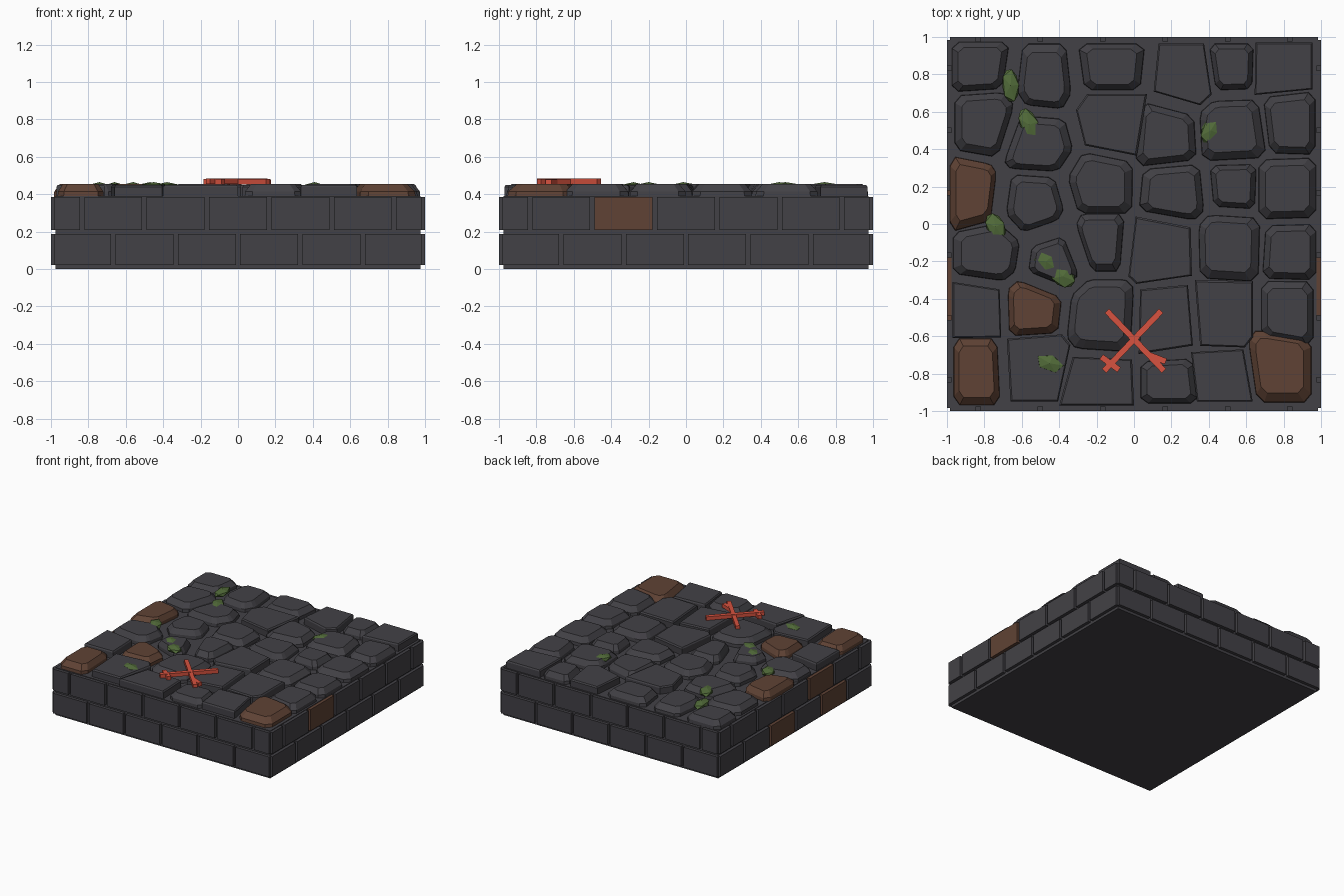
import bpy, bmesh, math
from mathutils import Vector, Matrix

if "Cube" in bpy.data.objects:
    bpy.data.objects.remove(bpy.data.objects["Cube"])


def material(name, rgb):
    m = bpy.data.materials.new(name)
    m.diffuse_color = (*rgb, 1)
    m.use_nodes = True
    m.node_tree.nodes["Principled BSDF"].inputs["Base Color"].default_value = m.diffuse_color
    return m


STONE = material("dark stone", (0.055, 0.053, 0.061))
BROWN = material("brown stone", (0.115, 0.055, 0.035))
MOSS = material("moss green", (0.085, 0.15, 0.042))
RED = material("red paint", (0.68, 0.085, 0.05))


def finish(bm, name, mat):
    bmesh.ops.recalc_face_normals(bm, faces=bm.faces)
    mesh = bpy.data.meshes.new(name)
    bm.to_mesh(mesh)
    bm.free()
    mesh.materials.append(mat)
    obj = bpy.data.objects.new(name, mesh)
    bpy.context.collection.objects.link(obj)
    return obj


def box(name, mat, centre, size, turn=0.0):
    bm = bmesh.new()
    bmesh.ops.create_cube(bm, size=1, matrix=Matrix.Translation(centre)
                          @ Matrix.Rotation(turn, 4, 'Z') @ Matrix.Diagonal((*size, 1)))
    return finish(bm, name, mat)


# Core slab
box("core_slab", STONE, (0, 0, 0.195), (1.95, 1.95, 0.39))

# Brick courses on the four sides, with staggered joints
LOWER = [-0.995, -0.667, -0.333, 0, 0.333, 0.667, 0.995]
UPPER = [-0.995, -0.833, -0.5, -0.167, 0.167, 0.5, 0.833, 0.995]
BROWN_BRICKS = {("right", "upper", 2), ("left", "upper", 4),
                ("left", "lower", 2), ("left", "lower", 4)}
for side, angle in (("front", 0), ("right", 90), ("back", 180), ("left", 270)):
    turn = Matrix.Rotation(math.radians(angle), 4, 'Z')
    for course, joints, z0, z1 in (("lower", LOWER, 0.022, 0.187), ("upper", UPPER, 0.21, 0.385)):
        for i, (a, b) in enumerate(zip(joints, joints[1:])):
            a, b = a + 0.012, b - 0.012
            mat = BROWN if (side, course, i) in BROWN_BRICKS else STONE
            box(f"{side}_{course}_brick", mat,
                turn @ Vector(((a + b) / 2, -0.98, (z0 + z1) / 2)),
                (b - a, 0.04, z1 - z0), math.radians(angle))

# Paving stones: centre x, centre y, width, depth
PAVING = [
    (-.82, .84, .31, .27), (-.48, .79, .29, .35), (-.12, .84, .36, .25),
    (.26, .80, .31, .33), (.52, .84, .24, .25), (.80, .83, .31, .28),
    (-.80, .53, .32, .35), (-.51, .43, .37, .30), (-.12, .53, .38, .33),
    (.17, .48, .33, .35), (.53, .50, .36, .33), (.83, .54, .28, .34),
    (-.86, .16, .25, .41), (-.53, .11, .31, .31), (-.18, .22, .35, .33),
    (.20, .17, .35, .30), (.53, .20, .25, .24), (.82, .19, .31, .33),
    (-.79, -.15, .36, .31), (-.43, -.20, .27, .27), (-.18, -.10, .26, .31),
    (.14, -.14, .34, .36), (.51, -.13, .33, .36), (.83, -.15, .29, .30),
    (-.84, -.46, .26, .30), (-.53, -.45, .29, .30), (-.18, -.49, .36, .39),
    (.17, -.51, .29, .37), (.48, -.48, .31, .36), (.82, -.48, .28, .35),
    (-.84, -.79, .25, .36), (-.51, -.77, .34, .36), (-.20, -.84, .40, .26),
    (.19, -.84, .31, .24), (.47, -.81, .33, .28), (.78, -.76, .34, .39)]
FLAT = {3, 5, 8, 21, 24, 27, 28, 31, 32, 34}
BROWN_PAVING = {12, 25, 30, 35}


def clip(poly, point, normal):
    """Keep the part of a convex polygon behind a line."""
    out = []
    for p, q in zip(poly, poly[1:] + poly[:1]):
        dp, dq = (p - point).dot(normal), (q - point).dot(normal)
        if dp <= 0:
            out.append(p)
        if dp * dq < 0:
            out.append(p.lerp(q, dp / (dp - dq)))
    return out


def cell(i):
    """Outline of a stone: the area nearest its centre, fitted to its size."""
    c = Vector(PAVING[i][:2])
    poly = [Vector(p) for p in ((-.97, -.97), (.97, -.97), (.97, .97), (-.97, .97))]
    for j, other in enumerate(PAVING):
        if j != i:
            o = Vector(other[:2])
            poly = clip(poly, (c + o) / 2, o - c)
    poly = [p for p, q in zip(poly, poly[1:] + poly[:1]) if (p - q).length > 0.05]
    lo = [min(p[k] for p in poly) for k in (0, 1)]
    hi = [max(p[k] for p in poly) for k in (0, 1)]
    w = PAVING[i][2:]
    return [Vector([c[k] + ((p[k] - lo[k]) / (hi[k] - lo[k]) - 0.5) * w[k] for k in (0, 1)])
            for p in poly]


for i in range(len(PAVING)):
    outline = cell(i)
    flat = i in FLAT
    if not flat:  # cut the corners of the worn stones
        outline = [p.lerp(q, t) for p, q in zip(outline, outline[1:] + outline[:1])
                   for t in (0.13, 0.87)]
    mid = sum(outline, Vector((0, 0))) / len(outline)
    levels = ((0.38, 1), (0.44, 1), (0.45, 0.95)) if flat else \
             ((0.38, 1), (0.415, 0.98), (0.455, 0.76))
    bm = bmesh.new()
    rings = [[bm.verts.new((*(mid + (p - mid) * s), z)) for p in outline] for z, s in levels]
    n = len(outline)
    for low, high in zip(rings, rings[1:]):
        for k in range(n):
            bm.faces.new((low[k], low[(k + 1) % n], high[(k + 1) % n], high[k]))
    bm.faces.new(rings[0][::-1])
    bm.faces.new(rings[-1])
    finish(bm, "paving_stone", BROWN if i in BROWN_PAVING else STONE)

# Moss clumps: x, y, half width, half length, turn in degrees
for x, y, w, l, deg in ((-.66, .74, .05, .10, 5), (-.56, .53, .055, .105, 22),
                        (.41, .50, .055, .085, -20), (-.74, -.015, .055, .085, 25),
                        (-.47, -.20, .06, .085, 40), (-.38, -.28, .06, .08, 55),
                        (-.45, -.745, .05, .085, 70)):
    bm = bmesh.new()
    bmesh.ops.create_icosphere(bm, subdivisions=1, radius=1,
                               matrix=Matrix.Translation((x, y, 0.44))
                               @ Matrix.Rotation(math.radians(deg), 4, 'Z')
                               @ Matrix.Diagonal((w, l, 0.025, 1)))
    finish(bm, "moss_clump", MOSS)

# Red cross of two bars with short guards at the front ends
for name, x0, y0, x1, y1, z in (("cross_bar", -.145, -.465, .16, -.785, .467),
                                ("cross_bar", .145, -.465, -.16, -.785, .470),
                                ("left_guard", -.175, -.71, -.08, -.78, .467),
                                ("right_guard", .08, -.70, .17, -.735, .465)):
    box(name, RED, ((x0 + x1) / 2, (y0 + y1) / 2, z),
        (math.hypot(x1 - x0, y1 - y0), 0.032, 0.03), math.atan2(y1 - y0, x1 - x0))
